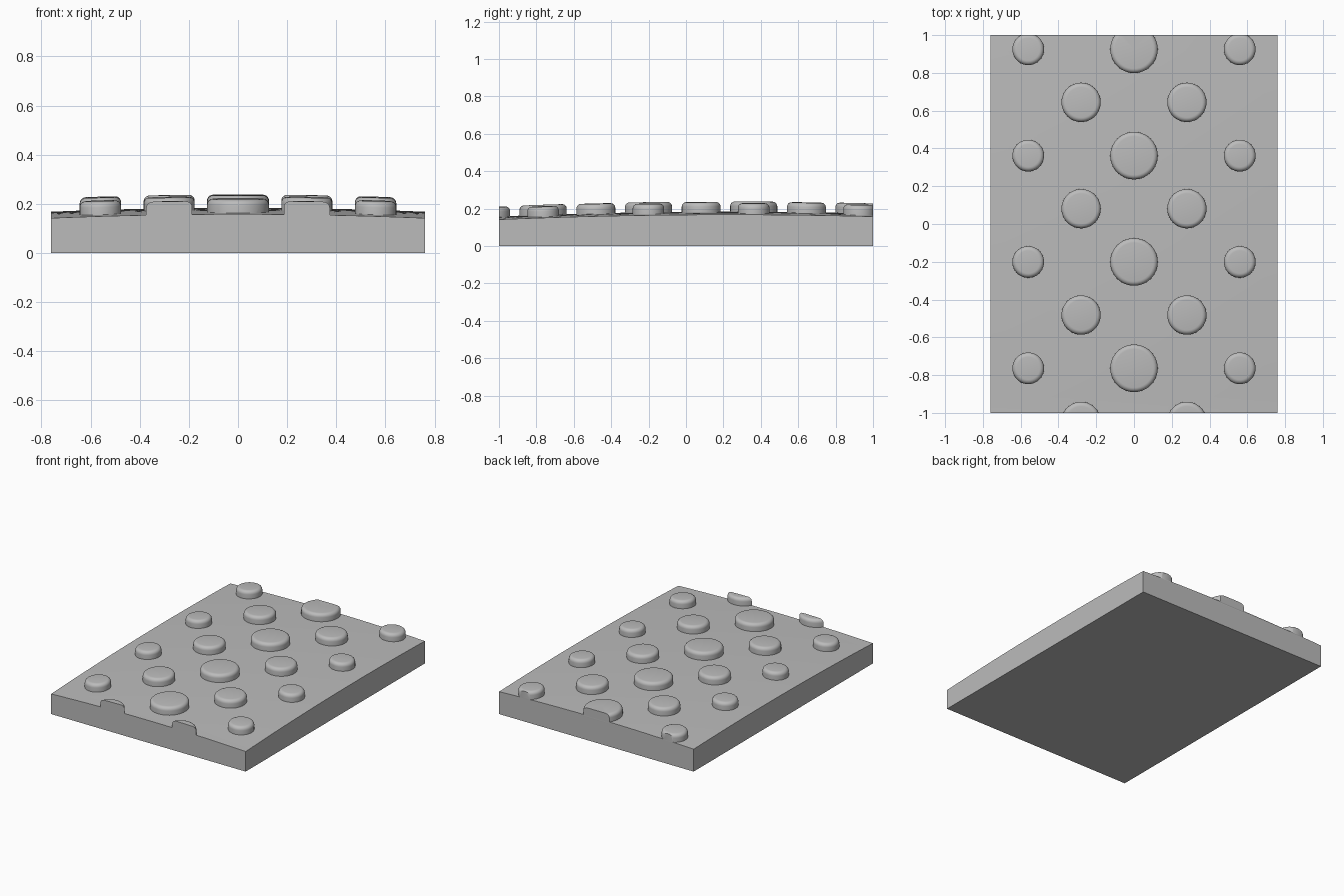
import bpy, bmesh, math

cube = bpy.data.objects.get("Cube")
if cube:
    bpy.data.objects.remove(cube, do_unlink=True)

grey = bpy.data.materials.new("plain grey")
grey.use_nodes = True
grey.diffuse_color = (0.5, 0.5, 0.5, 1)
grey.node_tree.nodes["Principled BSDF"].inputs["Base Color"].default_value = (0.5, 0.5, 0.5, 1)

HALF_X, HALF_Y = 0.76, 1.0


def surface(x, y):
    """Height of the gently domed top."""
    return 0.184 - 0.016 * (x / HALF_X) ** 2 - 0.0171 * (y - 0.234) ** 2


def make(name, bm):
    bmesh.ops.recalc_face_normals(bm, faces=bm.faces)
    mesh = bpy.data.meshes.new(name)
    bm.to_mesh(mesh)
    bm.free()
    mesh.materials.append(grey)
    obj = bpy.data.objects.new(name, mesh)
    bpy.context.collection.objects.link(obj)
    return obj


def add_stud(bm, cx, cy, r, sides=40):
    """Round stud with a rounded rim, following the domed surface."""
    height, fillet = 0.054, 0.024
    profile = [(r, -0.03)]
    for i in range(6):
        a = i / 5 * math.pi / 2
        profile.append((r - fillet + fillet * math.cos(a),
                        height - fillet + fillet * math.sin(a)))
    rings = []
    for pr, pz in profile:
        ring = []
        for i in range(sides):
            a = math.tau * i / sides
            x, y = cx + pr * math.cos(a), cy + pr * math.sin(a)
            ring.append(bm.verts.new((x, y, surface(x, y) + pz)))
        rings.append(ring)
    for low, high in zip(rings, rings[1:]):
        for i in range(sides):
            j = (i + 1) % sides
            bm.faces.new((low[i], low[j], high[j], high[i]))
    for ring, pz in ((rings[0], profile[0][1]), (rings[-1], height)):
        hub = bm.verts.new((cx, cy, surface(cx, cy) + pz))
        for i in range(sides):
            bm.faces.new((hub, ring[i], ring[(i + 1) % sides]))


def combine(target, other, operation):
    mod = target.modifiers.new(operation.lower(), 'BOOLEAN')
    mod.operation, mod.solver, mod.object = operation, 'EXACT', other
    bpy.context.view_layer.objects.active = target
    bpy.ops.object.modifier_apply(modifier=mod.name)
    bpy.data.objects.remove(other, do_unlink=True)


# Domed slab, made too long and trimmed afterwards
bm = bmesh.new()
bmesh.ops.create_grid(bm, x_segments=20, y_segments=30, size=1)
for v in bm.verts:
    v.co.x *= HALF_X
    v.co.y *= 1.25
base = bm.faces[:]
top = bmesh.ops.extrude_face_region(bm, geom=base, use_keep_orig=True)["geom"]
for v in top:
    if isinstance(v, bmesh.types.BMVert):
        v.co.z = surface(v.co.x, v.co.y)
bmesh.ops.dissolve_faces(bm, faces=base)
slab = make("studded_slab", bm)

# Staggered studs
bm = bmesh.new()
for row in range(4):
    y = 0.925 - 0.563 * row
    add_stud(bm, 0, y, 0.126)
    for side in (-1, 1):
        add_stud(bm, side * 0.56, y, 0.084)
        add_stud(bm, side * 0.28, y - 0.281, 0.104)
studs = make("studs", bm)

# Trim box for the front and back edges
bm = bmesh.new()
bmesh.ops.create_cube(bm, size=2)
trim = make("trim_box", bm)

combine(slab, studs, 'UNION')
combine(slab, trim, 'INTERSECT')

bpy.ops.object.select_all(action='DESELECT')
slab.select_set(True)
bpy.context.view_layer.objects.active = slab
bpy.ops.object.shade_smooth_by_angle(angle=math.radians(35))
